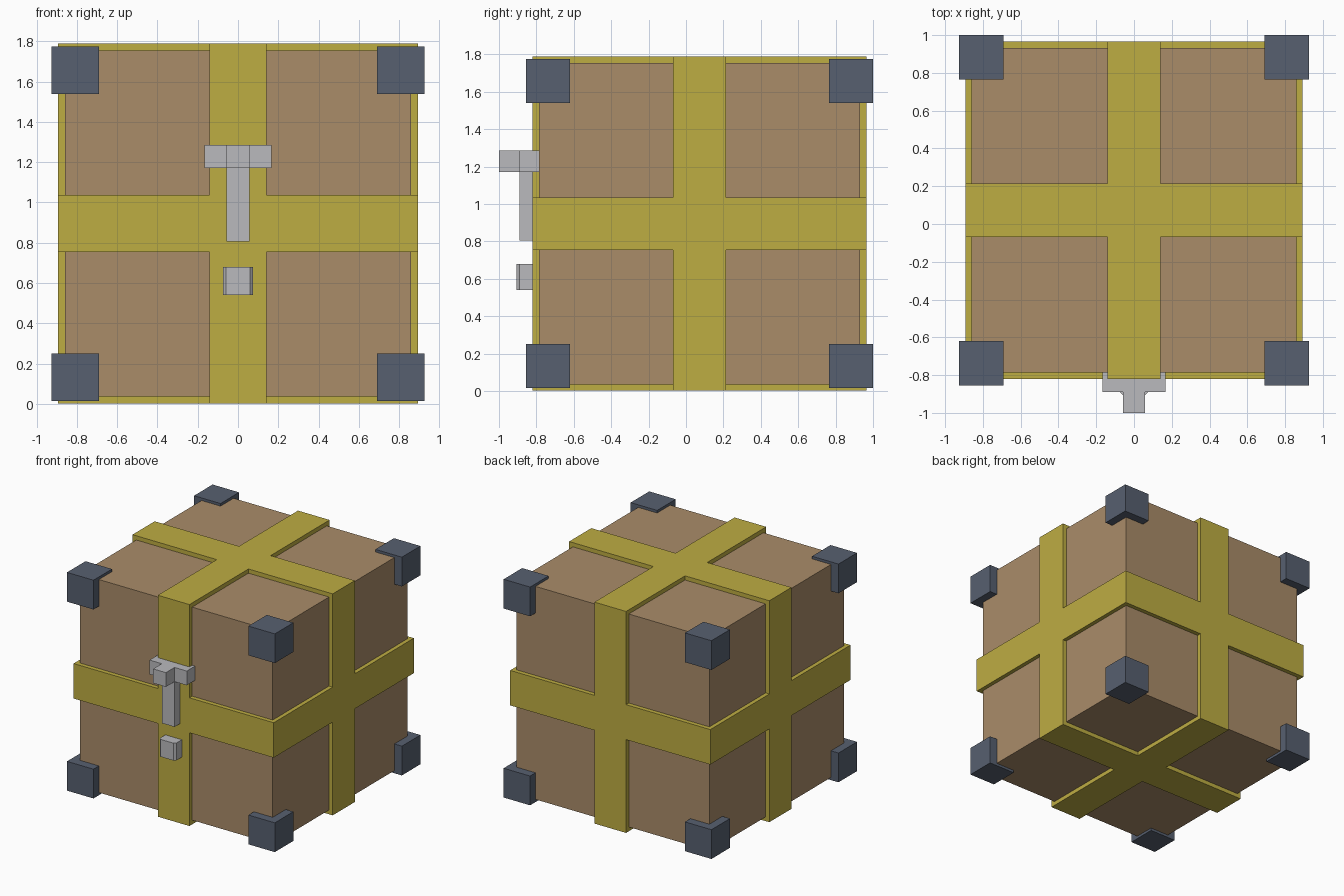
import bpy
import bmesh
from itertools import product
from mathutils import Vector

default = bpy.data.objects.get("Cube")
if default:
    bpy.data.objects.remove(default, do_unlink=True)


def material(name, rgb):
    mat = bpy.data.materials.new(name)
    mat.use_nodes = True
    mat.diffuse_color = (*rgb, 1)
    mat.node_tree.nodes["Principled BSDF"].inputs["Base Color"].default_value = (*rgb, 1)
    return mat


tan = material("tan", (0.40, 0.262, 0.141))
yellow = material("mustard yellow", (0.515, 0.418, 0.055))
slate = material("slate blue", (0.095, 0.117, 0.162))
grey = material("light grey", (0.49, 0.49, 0.51))


def finish(name, bm, mat):
    bmesh.ops.recalc_face_normals(bm, faces=bm.faces[:])
    mesh = bpy.data.meshes.new(name)
    bm.to_mesh(mesh)
    bm.free()
    mesh.materials.append(mat)
    obj = bpy.data.objects.new(name, mesh)
    bpy.context.collection.objects.link(obj)
    return obj


def box(name, low, high, mat, chamfer=0):
    """Box between two corners, optionally with chamfered front upright edges."""
    low, high = Vector(low), Vector(high)
    bm = bmesh.new()
    bmesh.ops.create_cube(bm, size=1)
    for v in bm.verts:
        v.co = (low + high) / 2 + v.co * (high - low)
    if chamfer:
        front = [e for e in bm.edges if all(v.co.y < low.y + 0.001 for v in e.verts)
                 and abs(e.verts[0].co.x - e.verts[1].co.x) < 0.001]
        bmesh.ops.bevel(bm, geom=front, offset=chamfer, segments=1, affect='EDGES')
    return finish(name, bm, mat)


centre = Vector((0, 0.0725, 0.895))

# Crate body
half = Vector((0.86, 0.858, 0.859))
box("crate_body", centre - half, centre + half, tan)

# Crossed straps: a block of cells with its eight corner cells left out
cuts = (-0.893, -0.141, 0.141, 0.893)
cells = {c for c in product(range(3), repeat=3) if 1 in c}
bm = bmesh.new()
for cell in cells:
    for axis, side in product(range(3), (0, 1)):
        neighbour = list(cell)
        neighbour[axis] += 2 * side - 1
        if tuple(neighbour) in cells:
            continue
        u, w = (axis + 1) % 3, (axis + 2) % 3
        verts = []
        for du, dw in ((0, 0), (1, 0), (1, 1), (0, 1)):
            p = list(cell)
            p[axis] += side
            p[u] += du
            p[w] += dw
            verts.append(bm.verts.new(centre + Vector([cuts[i] for i in p])))
        bm.faces.new(verts)
bmesh.ops.remove_doubles(bm, verts=bm.verts[:], dist=0.0001)
finish("crossed_straps", bm, yellow)

# Corner guards
outer = Vector((0.927, 0.9275, 0.88))
for sx, sy, sz in product((-1, 1), repeat=3):
    name = "corner_guard_%s_%s_%s" % ("left" if sx > 0 else "right",
                                      "back" if sy > 0 else "front",
                                      "top" if sz > 0 else "bottom")
    middle = centre + Vector((sx, sy, sz)) * (outer - Vector((0.118,) * 3))
    reach = Vector((0.118,) * 3)
    box(name, middle - reach, middle + reach, slate)

# Front latch
box("latch_crossbar", (-0.166, -0.89, 1.17), (0.166, -0.785, 1.285), grey)
box("latch_knob", (-0.057, -1.0, 1.17), (0.057, -0.89, 1.285), grey)
box("latch_arm", (-0.057, -0.89, 0.805), (0.057, -0.80, 1.17), grey)
box("latch_catch", (-0.074, -0.905, 0.54), (0.074, -0.80, 0.68), grey, chamfer=0.015)
